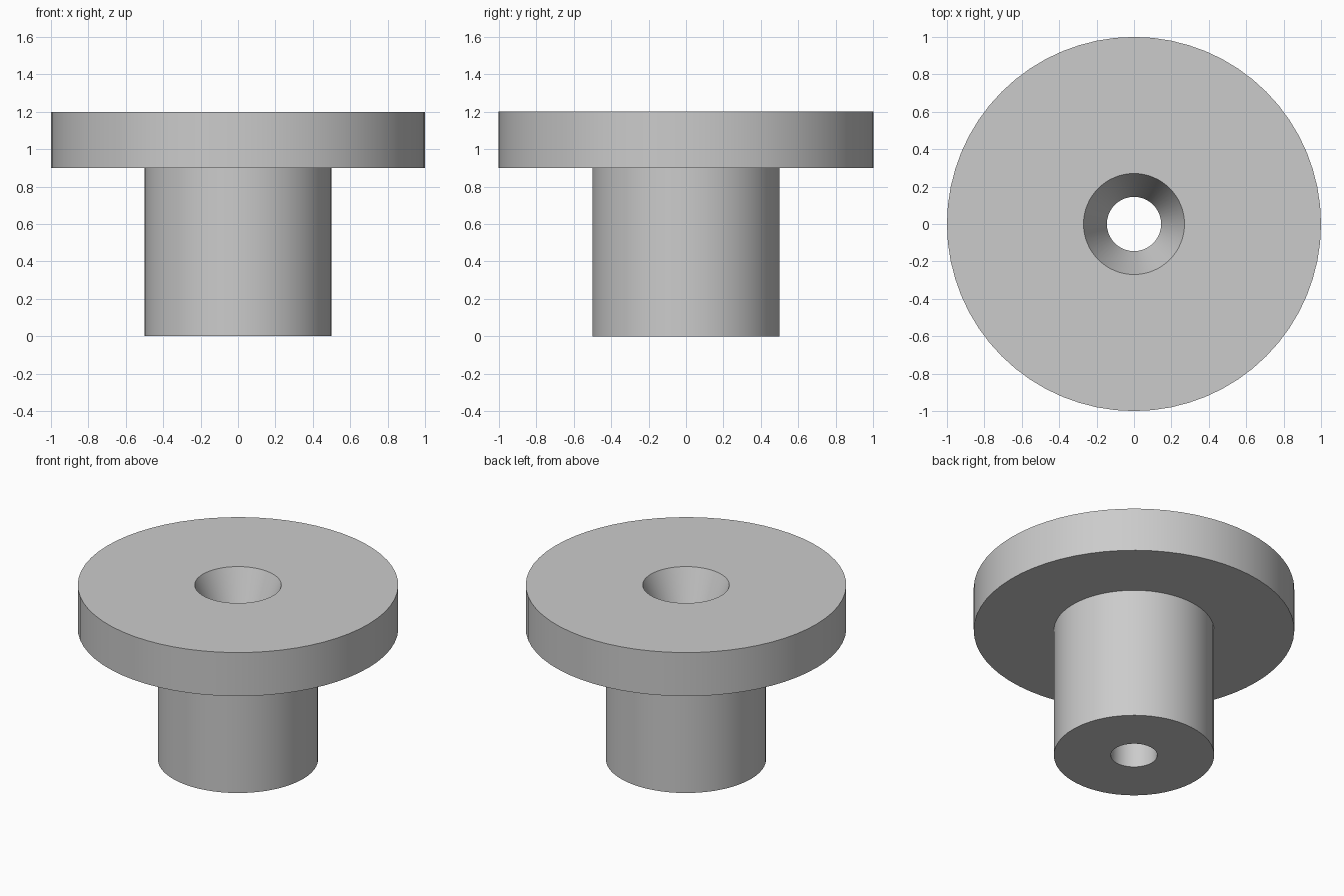
import bpy
import bmesh
import math

SIDES = 64

cube = bpy.data.objects.get("Cube")
if cube:
    bpy.data.objects.remove(cube, do_unlink=True)

# Plain grey finish
grey = bpy.data.materials.new("plain_grey")
grey.use_nodes = True
colour = (0.6, 0.6, 0.6, 1)
grey.diffuse_color = colour
grey.node_tree.nodes["Principled BSDF"].inputs["Base Color"].default_value = colour


def lathe(name, profile, material):
    """Turn a closed (radius, height) profile around the z axis."""
    bm = bmesh.new()
    rings = []
    for i in range(SIDES):
        a = 2 * math.pi * i / SIDES
        rings.append([bm.verts.new((r * math.cos(a), r * math.sin(a), z))
                      for r, z in profile])
    for i, ring in enumerate(rings):
        after = rings[(i + 1) % SIDES]
        for j in range(len(profile)):
            k = (j + 1) % len(profile)
            bm.faces.new((ring[j], after[j], after[k], ring[k]))
    bmesh.ops.recalc_face_normals(bm, faces=bm.faces)
    mesh = bpy.data.meshes.new(name)
    bm.to_mesh(mesh)
    bm.free()
    mesh.materials.append(material)
    obj = bpy.data.objects.new(name, mesh)
    bpy.context.collection.objects.link(obj)
    bpy.ops.object.select_all(action="DESELECT")
    obj.select_set(True)
    bpy.context.view_layer.objects.active = obj
    bpy.ops.object.shade_smooth_by_angle(angle=math.radians(20))
    return obj


# Flanged bushing: shank, wide flange, countersink and through hole
hole, sink, shank, flange = 0.145, 0.27, 0.5, 1.0
under, top = 0.9, 1.2
lathe("flanged_bushing", [
    (hole, 0), (shank, 0), (shank, under), (flange, under),
    (flange, top), (sink, top), (hole, under),
], grey)
